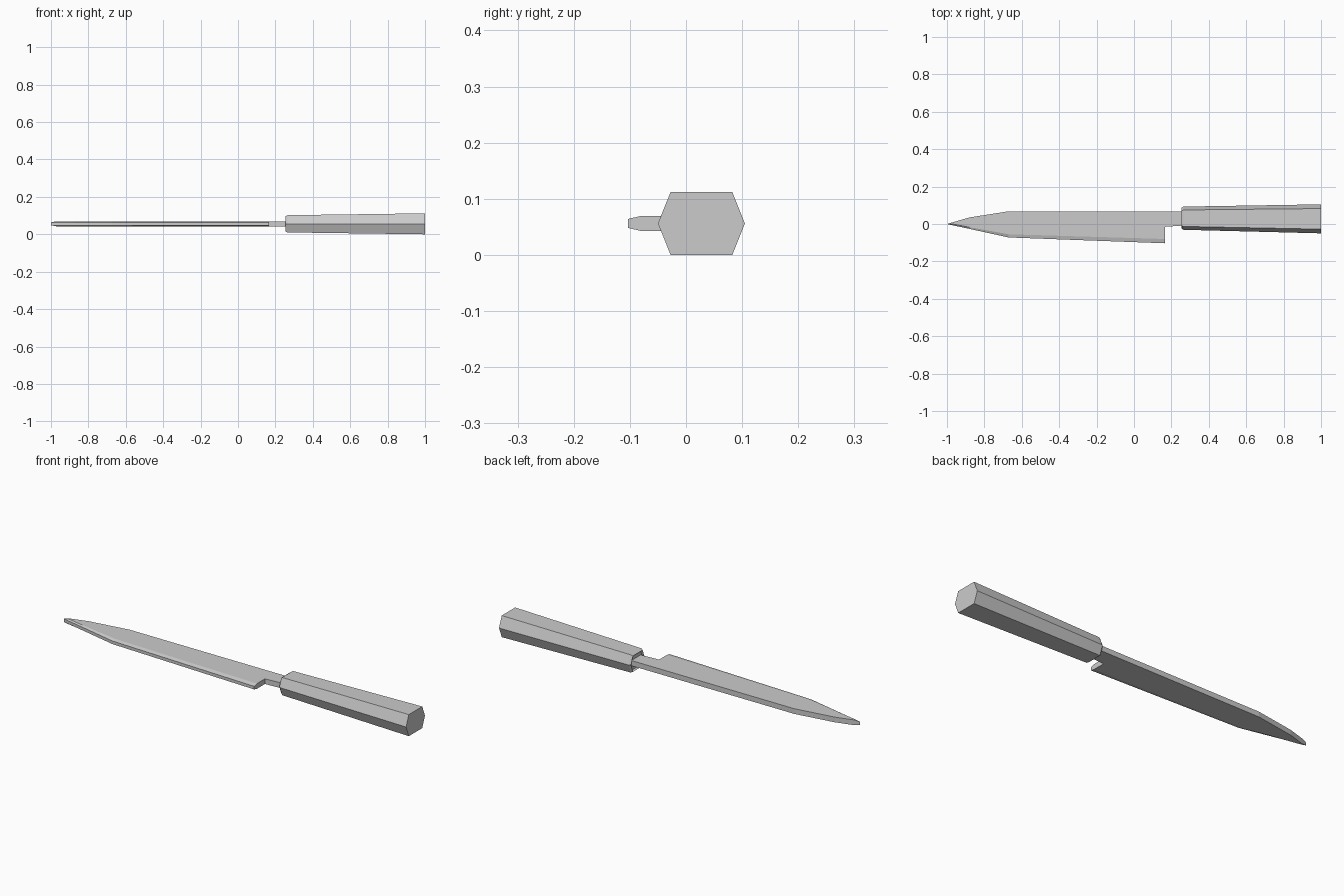
import bpy, bmesh

cube = bpy.data.objects.get("Cube")
if cube:
    bpy.data.objects.remove(cube, do_unlink=True)

grey = bpy.data.materials.new("plain_grey")
grey.use_nodes = True
GREY = (0.6, 0.6, 0.6, 1)
grey.diffuse_color = GREY
grey.node_tree.nodes["Principled BSDF"].inputs["Base Color"].default_value = GREY

MID_Z = 0.056


def loft(name, rings):
    """Skin matching closed rings of points and cap both ends."""
    bm = bmesh.new()
    loops = [[bm.verts.new(p) for p in ring] for ring in rings]
    n = len(loops[0])
    for a, b in zip(loops, loops[1:]):
        for i in range(n):
            j = (i + 1) % n
            bm.faces.new((a[i], a[j], b[j], b[i]))
    bm.faces.new(loops[0])
    bm.faces.new(loops[-1])
    bmesh.ops.remove_doubles(bm, verts=bm.verts, dist=0.0005)
    bmesh.ops.recalc_face_normals(bm, faces=bm.faces)
    mesh = bpy.data.meshes.new(name)
    bm.to_mesh(mesh)
    bm.free()
    mesh.materials.append(grey)
    obj = bpy.data.objects.new(name, mesh)
    bpy.context.collection.objects.link(obj)
    return obj


def blade_ring(x, spine, shoulder, edge, half=0.0135):
    """Flat-sided section with a bevel towards the cutting edge."""
    side = [(spine, half), (shoulder, half), (edge, 0.008)]
    upper = [(x, y, MID_Z + h) for y, h in side]
    lower = [(x, y, MID_Z - h) for y, h in reversed(side)]
    return upper + lower


def hex_ring(x, mid_y, half_y, half_z):
    """Hexagon pointing to front and back, flat above and below."""
    flat = half_y * 0.71
    return [(x, mid_y + y, MID_Z + z) for y, z in (
        (half_y, 0), (flat, half_z), (-flat, half_z),
        (-half_y, 0), (-flat, -half_z), (flat, -half_z))]


# Blade, from the tip to the heel
loft("blade", [
    blade_ring(-1.0, 0, 0, 0, 0.008),
    blade_ring(-0.97, 0.009, 0, -0.007),
    blade_ring(-0.88, 0.035, -0.017, -0.026),
    blade_ring(-0.67, 0.068, -0.055, -0.072),
    blade_ring(0.165, 0.068, -0.08, -0.103),
])

# Tang running into the handle
loft("tang", [
    [(x, y, MID_Z + z) for y, z in (
        (0.068, 0.0135), (front, 0.0135), (front, -0.0135), (0.068, -0.0135))]
    for x, front in ((0.165, -0.015), (0.30, -0.006))
])

# Tapered handle with a chamfered, slightly recessed mouth
loft("handle", [
    hex_ring(0.266, 0.031, 0.052, 0.038),
    hex_ring(0.255, 0.031, 0.056, 0.041),
    hex_ring(0.264, 0.031, 0.062, 0.046),
    hex_ring(1.0, 0.0275, 0.0775, 0.056),
])
